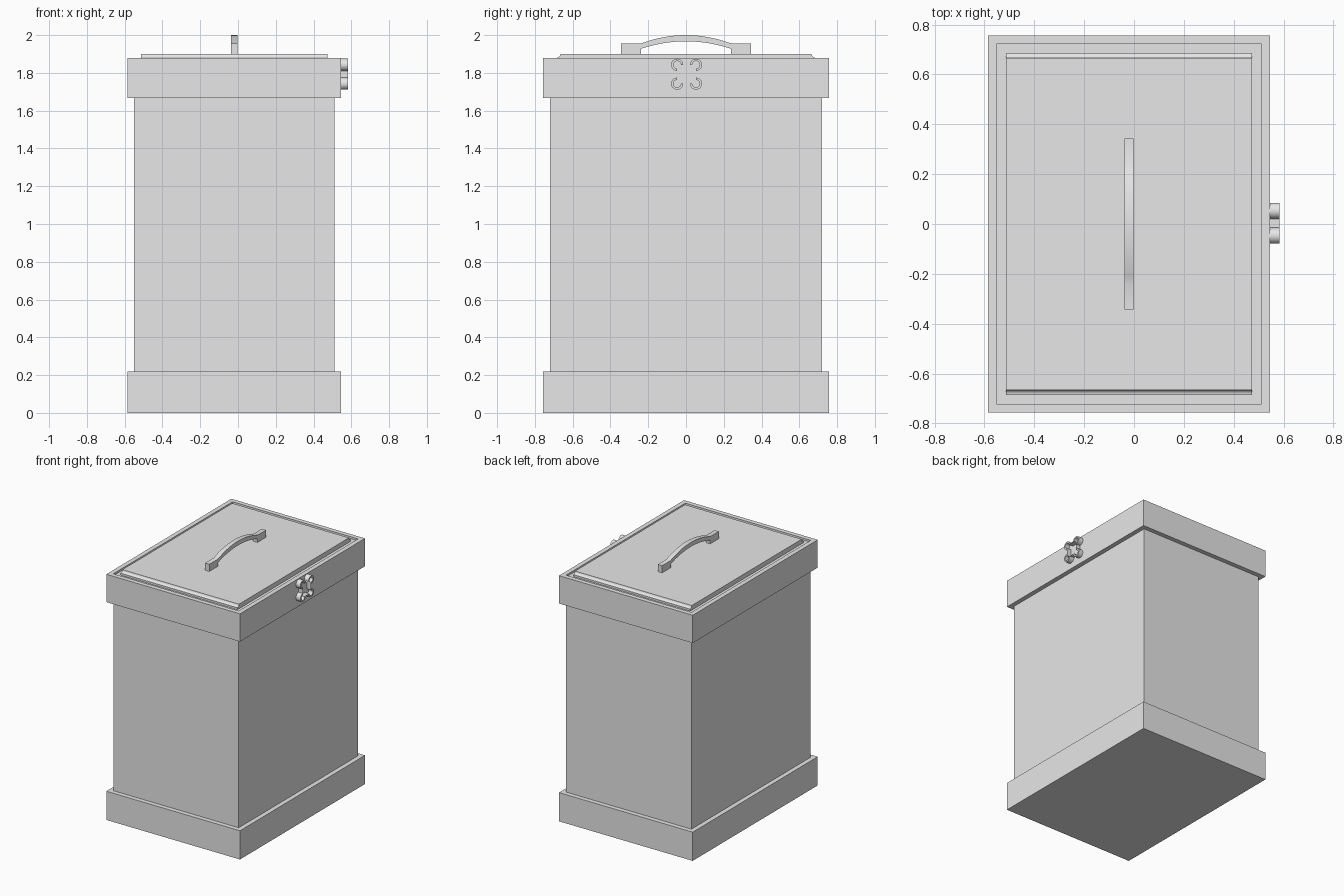
import bpy, bmesh
from math import sin, cos, pi, radians
from mathutils import Vector

cube = bpy.data.objects.get("Cube")
if cube:
    bpy.data.objects.remove(cube)

grey = bpy.data.materials.new("plain_grey")
grey.use_nodes = True
grey.diffuse_color = (0.8, 0.8, 0.8, 1)
grey.node_tree.nodes["Principled BSDF"].inputs["Base Color"].default_value = (0.8, 0.8, 0.8, 1)

CX = -0.02                       # centre of the box in x
OUT = (0.566, 0.756)             # half sizes of the base and the top band
BODY = (0.531, 0.721)            # half sizes of the body


def finish(name, bm, smooth=False):
    bmesh.ops.recalc_face_normals(bm, faces=bm.faces)
    mesh = bpy.data.meshes.new(name)
    bm.to_mesh(mesh)
    bm.free()
    mesh.materials.append(grey)
    obj = bpy.data.objects.new(name, mesh)
    bpy.context.collection.objects.link(obj)
    if smooth:
        bpy.ops.object.select_all(action='DESELECT')
        obj.select_set(True)
        bpy.context.view_layer.objects.active = obj
        bpy.ops.object.shade_smooth_by_angle(angle=radians(30))
    return obj


def box(name, half, z0, z1):
    bm = bmesh.new()
    bmesh.ops.create_cube(bm, size=1)
    for v in bm.verts:
        v.co = (CX + v.co.x * 2 * half[0], v.co.y * 2 * half[1], z0 + (v.co.z + 0.5) * (z1 - z0))
    return finish(name, bm)


def extrude_profile(name, points, x0, x1):
    """Extrude a closed (y, z) outline along x."""
    bm = bmesh.new()
    face = bm.faces.new([bm.verts.new((x0, y, z)) for y, z in points])
    new = bmesh.ops.extrude_face_region(bm, geom=[face])["geom"]
    bmesh.ops.translate(bm, vec=(x1 - x0, 0, 0),
                        verts=[g for g in new if isinstance(g, bmesh.types.BMVert)])
    if face.is_valid and len(face.link_loops if hasattr(face, "link_loops") else face.loops) == 0:
        bm.faces.remove(face)
    return finish(name, bm, smooth=True)


def sweep(name, rings, smooth=False):
    """Join four-point sections into a closed loop."""
    bm = bmesh.new()
    rows = [[bm.verts.new(p) for p in ring] for ring in rings]
    for a, b in zip(rows, rows[1:] + rows[:1]):
        for i in range(4):
            j = (i + 1) % 4
            bm.faces.new((a[i], a[j], b[j], b[i]))
    return finish(name, bm, smooth)


# Base, body and the open band round the top
box("base", OUT, 0, 0.22)
box("body", BODY, 0.2, 1.865)
corners = [(-1, -1), (1, -1), (1, 1), (-1, 1)]
sweep("top_band", [[(CX + sx * h[0], sy * h[1], z)
                    for h, z in ((OUT, 1.667), (OUT, 1.88), (BODY, 1.88), (BODY, 1.667))]
                   for sx, sy in corners])

# Lid with coved front and back edges
cove = [(0.685 - 0.02 * sin(t), 1.9 - 0.02 * cos(t)) for t in [i * pi / 12 for i in range(7)]]
half_lid = [(0.685, 1.86)] + cove
extrude_profile("lid", half_lid + [(-y, z) for y, z in reversed(half_lid)], CX - 0.494, CX + 0.494)

# Arched handle with square feet
N = 16
steps = [-1 + 2 * i / N for i in range(N + 1)]
outer = [(0.24 * t, 2.0 - 0.045 * t * t) for t in steps]
inner = [(-0.238 * t, 1.967 - 0.039 * t * t) for t in steps]
handle = ([(-0.343, 1.9), (-0.343, 1.955)] + outer + [(0.343, 1.955), (0.343, 1.9), (0.238, 1.9)]
          + inner + [(-0.238, 1.9)])
extrude_profile("handle", handle, CX - 0.018, CX + 0.018)

# Looped clasp: four three-quarter rings joined by crossing bars
H, R, W = 0.024, 0.026, 0.006
path = []
for k in range(4):
    turn = k * pi / 2
    for i in range(19):
        a = -pi / 2 + 1.5 * pi * i / 18
        y, z = H + R + R * cos(a), H + R + R * sin(a)
        path.append((Vector((y * cos(turn) - z * sin(turn), y * sin(turn) + z * cos(turn))),
                     Vector((cos(a + turn), sin(a + turn)))))
rings = []
for p, n in path:
    section = []
    for x, side in ((0.54, -W), (0.54, W), (0.583, W), (0.583, -W)):
        q = p + n * side
        section.append((x, q.x + 0.003, q.y + 1.793))
    rings.append(section)
sweep("looped_clasp", rings, smooth=True)
